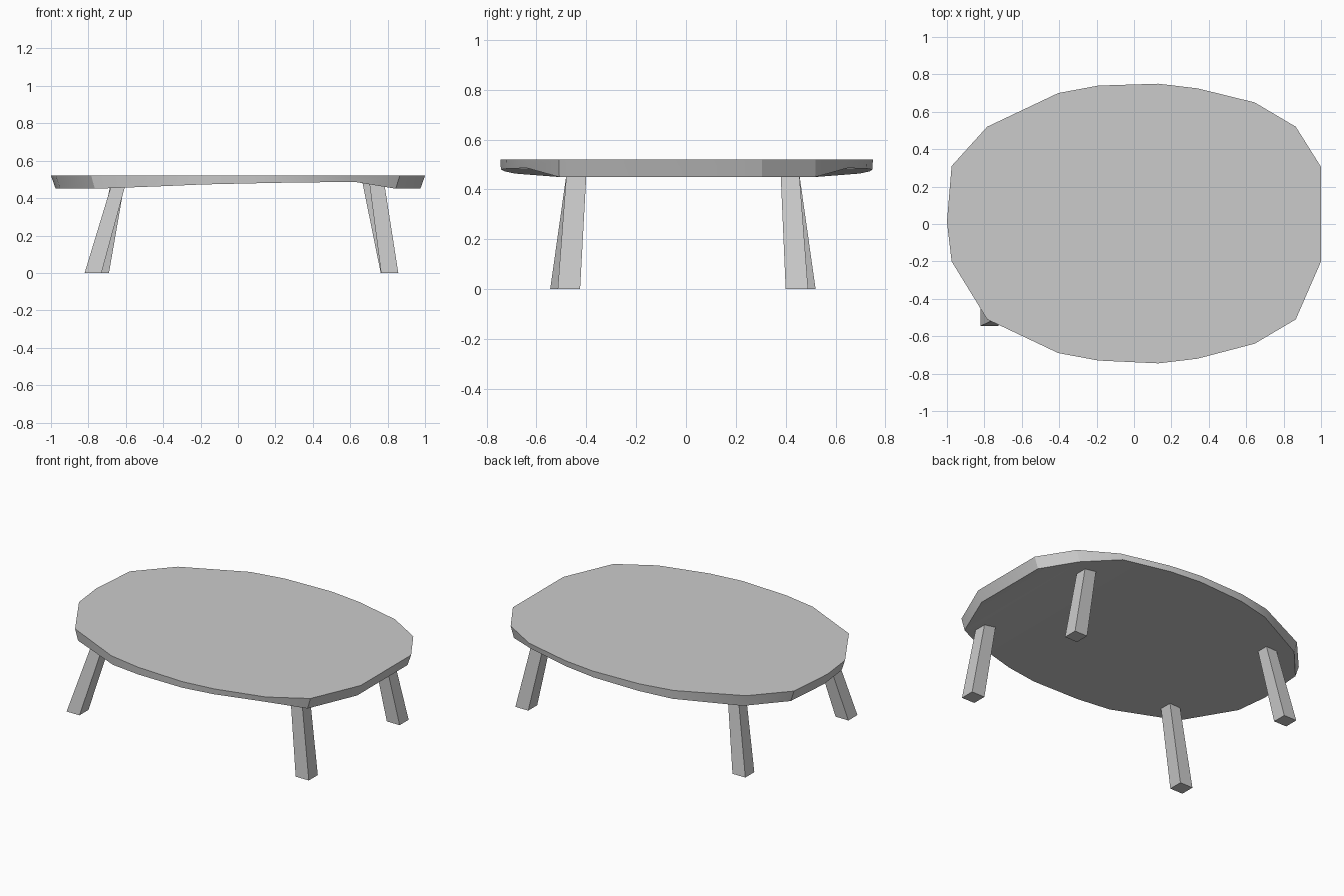
import bpy, bmesh
from mathutils import Vector

if "Cube" in bpy.data.objects:
    bpy.data.objects.remove(bpy.data.objects["Cube"])


def finish(bm, name):
    bmesh.ops.recalc_face_normals(bm, faces=bm.faces[:])
    mesh = bpy.data.meshes.new(name)
    bm.to_mesh(mesh)
    bm.free()
    obj = bpy.data.objects.new(name, mesh)
    bpy.context.collection.objects.link(obj)
    return obj


# Tabletop stations along x: (x, back y, front y, underside z)
TOP_Z = 0.52
STATIONS = [
    (-0.975, 0.31, -0.20, 0.45), (-0.785, 0.52, -0.51, 0.45),
    (-0.405, 0.70, -0.69, 0.464), (-0.19, 0.74, -0.73, 0.473),
    (0.13, 0.75, -0.745, 0.480), (0.34, 0.725, -0.72, 0.484),
    (0.645, 0.65, -0.64, 0.486), (0.865, 0.52, -0.51, 0.45),
    (1.0, 0.305, -0.20, 0.45),
]


def make_tabletop():
    bm = bmesh.new()
    tip = (-1.0, 0.01, 0.45)
    back = [(x, yb, z) for x, yb, yf, z in STATIONS]
    front = [(x, yf, z) for x, yb, yf, z in STATIONS]
    ring = [tip] + back + front[::-1]
    upper = [bm.verts.new((x, y, TOP_Z)) for x, y, z in ring]
    # Rim leans inwards at the two ends
    lower = [bm.verts.new((x * 0.975, y * 0.997, z)) for x, y, z in ring]
    n = len(ring)
    bm.faces.new(upper)
    for i in range(n):
        j = (i + 1) % n
        bm.faces.new((upper[i], upper[j], lower[j], lower[i]))
    # Arched underside, one strip per pair of stations
    bm.faces.new((lower[0], lower[1], lower[-1]))
    for i in range(1, len(STATIONS)):
        bm.faces.new((lower[i], lower[i + 1], lower[n - i - 1], lower[n - i]))
    return finish(bm, "tabletop")


def make_leg(name, foot, head, head_z=0.46, end_z=0.495):
    # foot and head are (x0, x1, y0, y1) rectangles; the head runs into the top
    bm = bmesh.new()

    def corners(r, z):
        x0, x1, y0, y1 = r
        return [Vector(p) for p in ((x0, y0, z), (x1, y0, z), (x1, y1, z), (x0, y1, z))]

    low = corners(foot, 0)
    high = [a.lerp(b, end_z / head_z) for a, b in zip(low, corners(head, head_z))]
    lo = [bm.verts.new(p) for p in low]
    hi = [bm.verts.new(p) for p in high]
    bm.faces.new(lo)
    bm.faces.new(hi)
    for i in range(4):
        j = (i + 1) % 4
        bm.faces.new((lo[i], lo[j], hi[j], hi[i]))
    return finish(bm, name)


top = make_tabletop()
bpy.context.view_layer.objects.active = top
top.select_set(True)
bpy.ops.object.shade_smooth_by_angle(angle=0.45)

# Splayed, slightly tapered legs
make_leg("front_left_leg", (-0.82, -0.73, -0.545, -0.455), (-0.68, -0.605, -0.48, -0.40))
make_leg("back_left_leg", (-0.78, -0.69, 0.43, 0.52), (-0.685, -0.61, 0.38, 0.455))
make_leg("front_right_leg", (0.765, 0.857, -0.515, -0.425), (0.705, 0.785, -0.48, -0.40))
make_leg("back_right_leg", (0.763, 0.853, 0.40, 0.49), (0.67, 0.75, 0.38, 0.455))
